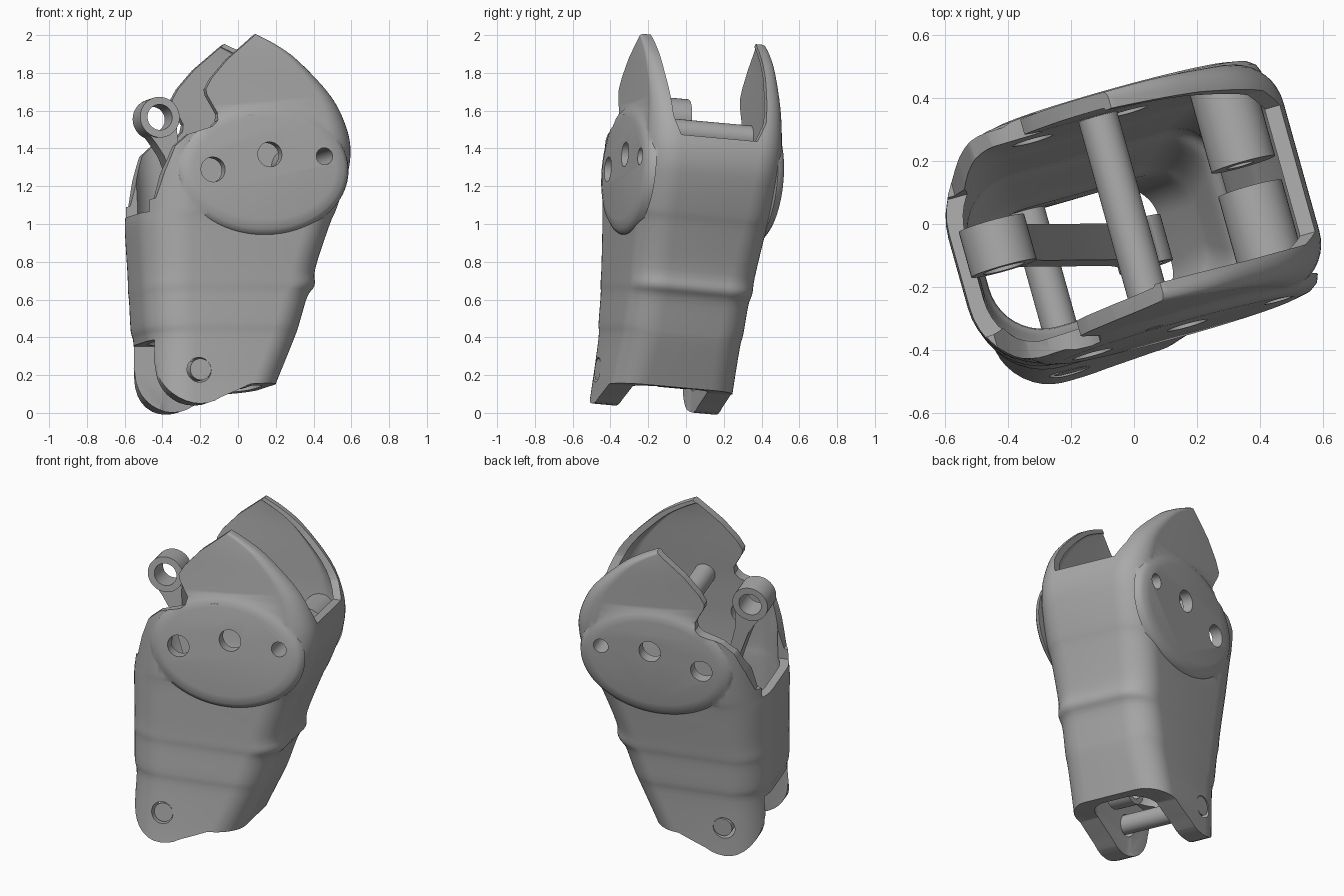
import bpy, bmesh, math
from mathutils import Matrix, Vector

if "Cube" in bpy.data.objects:
    bpy.data.objects.remove(bpy.data.objects["Cube"])

grey = bpy.data.materials.new("plain grey")
grey.use_nodes = True
grey.diffuse_color = (0.4, 0.4, 0.4, 1)
grey.node_tree.nodes["Principled BSDF"].inputs["Base Color"].default_value = (0.4, 0.4, 0.4, 1)

# The part stands turned and slightly tilted: u across, v through, w up
POSE = (Matrix.Translation((0, -0.09, 0)) @ Matrix.Rotation(math.radians(15.6), 4, 'Z')
        @ Matrix.Rotation(math.radians(-5), 4, 'X'))


def loft(name, rings, cyclic=False):
    """Skin a list of equal rings; cap the ends or join last to first."""
    bm = bmesh.new()
    loops = [[bm.verts.new(p) for p in ring] for ring in rings]
    n = len(loops[0])
    pairs = list(zip(loops, loops[1:]))
    if cyclic:
        pairs.append((loops[-1], loops[0]))
    else:
        bm.faces.new(loops[0])
        bm.faces.new(loops[-1])
    for a, b in pairs:
        for i in range(n):
            j = (i + 1) % n
            bm.faces.new((a[i], a[j], b[j], b[i]))
    bmesh.ops.recalc_face_normals(bm, faces=bm.faces)
    mesh = bpy.data.meshes.new(name)
    bm.to_mesh(mesh)
    bm.free()
    mesh.materials.append(grey)
    ob = bpy.data.objects.new(name, mesh)
    bpy.context.collection.objects.link(ob)
    return ob


def through(name, pts, a, b):
    """Extrude a (u, w) outline along v."""
    return loft(name, [[(u, t, w) for u, w in pts] for t in (a, b)])


def across(name, pts, a, b):
    """Extrude a (v, w) outline along u."""
    return loft(name, [[(t, v, w) for v, w in pts] for t in (a, b)])


def oval(u, w, ru, rw=None, n=40):
    rw = rw or ru
    return [(u + ru * math.cos(math.tau * i / n), w + rw * math.sin(math.tau * i / n))
            for i in range(n)]


def combine(ob, tool, mode):
    mod = ob.modifiers.new(mode, 'BOOLEAN')
    mod.operation, mod.object, mod.solver = mode, tool, 'EXACT'
    bpy.context.view_layer.objects.active = ob
    bpy.ops.object.modifier_apply(modifier=mod.name)
    bpy.data.objects.remove(tool)


def finish(ob):
    ob.matrix_world = POSE
    bpy.ops.object.select_all(action='DESELECT')
    ob.select_set(True)
    bpy.context.view_layer.objects.active = ob
    bpy.ops.object.shade_smooth_by_angle(angle=math.radians(35))


def smooth_keys(keys, steps=4):
    """Catmull-Rom resampling of the section table."""
    out = []
    for i in range(len(keys) - 1):
        a, b, c, d = (keys[min(max(i + k, 0), len(keys) - 1)] for k in (-1, 0, 1, 2))
        for s in range(steps):
            t = s / steps
            out.append([q + 0.5 * t * (r - p + t * (2 * p - 5 * q + 4 * r - o
                        + t * (3 * (q - r) + o - p))) for p, q, r, o in zip(a, b, c, d)])
    return out + [keys[-1]]


def section(key, inset, depth):
    """Rounded rectangle of the sleeve at one height, softer on the left."""
    w, left, right, half, r_left, r_right = key
    left, right, half = left + inset, right - inset, half - depth
    a, b = (max(r - inset * 0.7, 0.02) for r in (r_left, r_right))
    ring = []
    for q, (cu, cv, r) in enumerate(((right - b, half - b, b), (left + a, half - a, a),
                                     (left + a, a - half, a), (right - b, b - half, b))):
        for s in range(11):
            t = math.pi / 2 * (q + s / 10)
            ring.append((cu + r * math.cos(t), cv + r * math.sin(t), w))
    return ring


def wall_depth(w):
    """Front and back walls thicken downward into the lugs."""
    return 0.05 + 0.08 * min(max((0.68 - w) / 0.3, 0), 1)


# Sleeve sections: height, left, right, half depth, left and right corner radius
KEYS = [(-0.02, -0.53, 0.09, 0.345, 0.20, 0.15), (0.12, -0.53, 0.15, 0.335, 0.20, 0.16),
        (0.37, -0.525, 0.265, 0.325, 0.21, 0.17), (0.45, -0.54, 0.295, 0.33, 0.22, 0.17),
        (0.60, -0.545, 0.345, 0.33, 0.22, 0.17), (0.66, -0.548, 0.385, 0.335, 0.22, 0.17),
        (0.75, -0.55, 0.39, 0.34, 0.23, 0.17), (0.98, -0.557, 0.47, 0.355, 0.24, 0.17),
        (1.06, -0.55, 0.505, 0.365, 0.24, 0.17), (1.2, -0.54, 0.555, 0.37, 0.22, 0.17),
        (1.33, -0.54, 0.585, 0.37, 0.20, 0.16), (1.47, -0.54, 0.57, 0.368, 0.18, 0.14),
        (1.65, -0.54, 0.48, 0.36, 0.12, 0.10), (1.84, -0.54, 0.295, 0.355, 0.08, 0.06),
        (1.93, -0.54, 0.165, 0.35, 0.06, 0.04), (1.985, -0.54, 0.055, 0.345, 0.05, 0.03)]
levels = smooth_keys(KEYS)
shell = loft("sleeve_shell", [section(k, 0, 0) for k in levels]
             + [section(k, 0.05, wall_depth(k[0])) for k in reversed(levels)], cyclic=True)

# Raised cheek and inner bushing on both sides
for side, start in ((-1, 0.02), (1, 0.06)):
    cheek = loft("cheek", [[(u, side * v, w) for u, w in oval(0.07, 1.265, ru, ru - 0.12, 64)]
                           for v, ru in ((0.335, 0.475), (0.36, 0.465), (0.378, 0.44), (0.388, 0.39))])
    combine(shell, cheek, 'UNION')
    combine(shell, through("bushing", oval(0.41, 1.33, 0.105), side * start, side * 0.34), 'UNION')

# Side outline: rounded lugs below, notched pointed plates above
lug = [(-0.30 + 0.205 * math.cos(a), 0.225 + 0.205 * math.sin(a))
       for a in (math.pi * (1 + i / 16) for i in range(12))]
outline = lug + [(-0.1, 0.09), (-0.02, 0.125), (0.15, 0.135), (0.8, 0.135), (0.8, 2.1), (0.06, 1.99),
                 (-0.11, 1.85), (-0.2, 1.75), (-0.235, 1.69), (-0.23, 1.66), (-0.175, 1.56),
                 (-0.18, 1.52), (-0.21, 1.49), (-0.34, 1.45), (-0.41, 1.39), (-0.46, 1.26),
                 (-0.5, 1.12), (-0.7, 1.06), (-0.7, 0.34), (-0.53, 0.34)]
combine(shell, through("outline", outline, -0.6, 0.6), 'INTERSECT')

# Openings between the two plates, on the right, left and lower left
mouth = [(-0.22, 1.46), (0.2, 1.46), (0.25, 1.56), (0.28, 1.8), (0.30, 2.2),
         (-0.30, 2.2), (-0.28, 1.8), (-0.26, 1.56)]
combine(shell, across("mouth", mouth, 0, 0.9), 'DIFFERENCE')
for low, high, half in ((1.05, 2.2, 0.23), (-0.2, 0.37, 0.2)):
    slot = [(-half, low), (half, low), (half, high), (-half, high)]
    combine(shell, across("slot", slot, -0.9, -0.2), 'DIFFERENCE')

# Pin holes through both plates
for u, w, r in ((-0.214, 1.26, 0.066), (0.10, 1.34, 0.066), (0.40, 1.33, 0.045), (-0.30, 0.2, 0.066)):
    combine(shell, through("drill", oval(u, w, r), -0.7, 0.7), 'DIFFERENCE')
finish(shell)

# Cross pins
finish(through("upper_pin", oval(0.005, 1.49, 0.064), -0.385, 0.35))
finish(through("lower_pin", oval(-0.292, 0.203, 0.057), -0.33, 0.33))

# Link rod with an eye at each end
top, low = Vector((-0.412, 1.565)), Vector((0.025, 0.22))
along = (low - top).normalized()
normal = Vector((-along.y, along.x))
length = (low - top).length
widths = ((0.07, 0.08), (0.13, 0.06), (0.2, 0.042), (0.32, 0.036),
          (length - 0.25, 0.036), (length - 0.14, 0.05), (length - 0.05, 0.07))
edge = [top + along * d + normal * h for d, h in widths]
edge += [top + along * d - normal * h for d, h in reversed(widths)]
link = through("link_rod", edge, -0.06, 0.06)
eyes = ((top, 0.108, 0.068), (low, 0.088, 0.055))
for c, r, _ in eyes:
    combine(link, through("eye", oval(c.x, c.y, r), -0.075, 0.075), 'UNION')
for c, _, r in eyes:
    combine(link, through("eye_hole", oval(c.x, c.y, r), -0.2, 0.2), 'DIFFERENCE')
finish(link)
